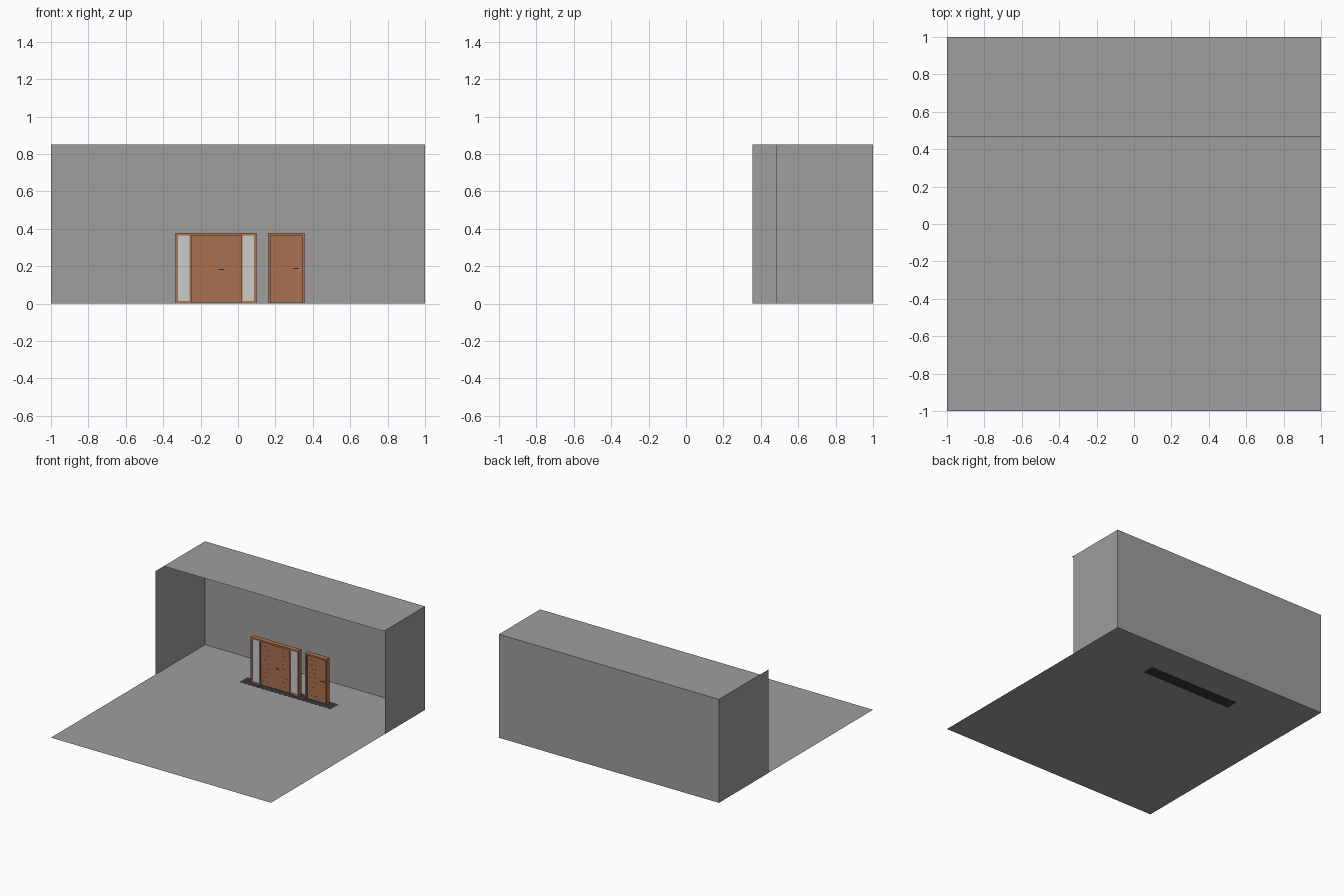
import bpy, math

if "Cube" in bpy.data.objects:
    bpy.data.objects.remove(bpy.data.objects["Cube"])


def material(name, color):
    m = bpy.data.materials.new(name)
    m.diffuse_color = (*color, 1)
    m.use_nodes = True
    m.node_tree.nodes["Principled BSDF"].inputs["Base Color"].default_value = m.diffuse_color
    return m


WOOD = material("wood", (0.40, 0.165, 0.083))
GLASS = material("pale_glass", (0.59, 0.59, 0.59))
WALL = material("grey_plaster", (0.342, 0.342, 0.342))
DARK = material("dark_stone", (0.04, 0.04, 0.04))
METAL = material("metal", (0.35, 0.35, 0.37))


def add_mesh(name, verts, faces, mat):
    me = bpy.data.meshes.new(name)
    me.from_pydata(verts, [], faces)
    ob = bpy.data.objects.new(name, me)
    bpy.context.collection.objects.link(ob)
    me.materials.append(mat)
    return ob


def box(name, x, y, z, mat):
    v = [(a, b, c) for a in x for b in y for c in z]
    f = [(0, 1, 3, 2), (4, 6, 7, 5), (0, 4, 5, 1), (2, 3, 7, 6), (0, 2, 6, 4), (1, 5, 7, 3)]
    return add_mesh(name, v, f, mat)


def disc(name, x, y, z, r, depth):
    bpy.ops.mesh.primitive_cylinder_add(vertices=16, radius=r, depth=depth,
                                        location=(x, y, z), rotation=(math.pi / 2, 0, 0))
    ob = bpy.context.object
    ob.name = name
    ob.data.materials.append(METAL)
    bpy.ops.object.shade_smooth_by_angle()


# Room shell: single-sided sheets
H = 0.85
QUAD = [(0, 1, 2, 3)]
FLOOR = 0.0008
add_mesh("floor", [(-1, -1, FLOOR), (1, -1, FLOOR), (1, 1, FLOOR), (-1, 1, FLOOR)], QUAD, WALL)
add_mesh("back_wall", [(-1, 1, 0), (1, 1, 0), (1, 1, H), (-1, 1, H)], QUAD, WALL)
add_mesh("ceiling", [(-1, 0.465, H), (1, 0.465, H), (1, 1, H), (-1, 1, H)], QUAD, WALL)
for name, x, y in (("left_wall", -1, 0.355), ("right_wall", 1, 0.48)):
    add_mesh(name, [(x, y, 0), (x, 1, 0), (x, 1, H), (x, y, H)], QUAD, WALL)

# Dark threshold slab under both doors
BASE = 0.0016
box("threshold", (-0.412, 0.416), (0.607, 0.708), (0, BASE), DARK)

Y0, Y1, TOP = 0.642, 0.682, 0.377     # frame depth and height
LEAF0, LEAF1 = 0.652, 0.672           # door leaf depth


def frame(name, x0, x1, t):
    box(name + "_left_post", (x0, x0 + t), (Y0, Y1), (BASE, TOP), WOOD)
    box(name + "_right_post", (x1 - t, x1), (Y0, Y1), (BASE, TOP), WOOD)
    box(name + "_header", (x0 + t, x1 - t), (Y0, Y1), (TOP - t, TOP), WOOD)


def leaf(name, x0, x1, slat_ranges):
    box(name + "_leaf", (x0, x1), (LEAF0, LEAF1), (0.006, 0.364), WOOD)
    # fine horizontal slats on both faces
    for a, b in slat_ranges:
        for i in range(9):
            z = 0.04 + i * 0.036
            box(name + "_slat", (a, b), (LEAF0 - 0.001, LEAF1 + 0.001), (z, z + 0.003), WOOD)


def handle(name, x, z, direction):
    # rose, spindle, keyhole and lever on each face
    for y, s in ((LEAF0, -1), (LEAF1, 1)):
        disc(name + "_rose", x, y + s * 0.002, z, 0.005, 0.004)
        disc(name + "_spindle", x, y + s * 0.007, z, 0.002, 0.014)
        disc(name + "_keyhole", x, y + s * 0.001, z - 0.014, 0.003, 0.003)
        box(name + "_lever", sorted((x, x + direction * 0.027)),
            sorted((y + s * 0.012, y + s * 0.016)), (z - 0.003, z + 0.003), METAL)


# Wide entrance: leaf between two glazed side panels
frame("entrance", -0.335, 0.099, 0.014)
leaf("entrance", -0.249, 0.018, [(-0.235, -0.175), (-0.055, 0.006)])
handle("entrance_handle", -0.102, 0.182, 1)
disc("peephole", -0.14, LEAF0 - 0.001, 0.25, 0.003, 0.004)
for name, g0, g1, p0, p1 in (("left", -0.321, -0.259, -0.259, -0.249),
                             ("right", 0.025, 0.085, 0.018, 0.025)):
    box(name + "_glass", (g0, g1), (0.648, 0.676), (0.014, 0.363), GLASS)
    box(name + "_sill", (g0, g1), (Y0, Y1), (BASE, 0.014), WOOD)
    box(name + "_mullion", (p0, p1), (Y0, Y1), (BASE, 0.363), WOOD)

# Narrow single door
frame("single", 0.16, 0.355, 0.013)
leaf("single", 0.173, 0.342, [(0.185, 0.265)])
handle("single_handle", 0.325, 0.187, -1)
